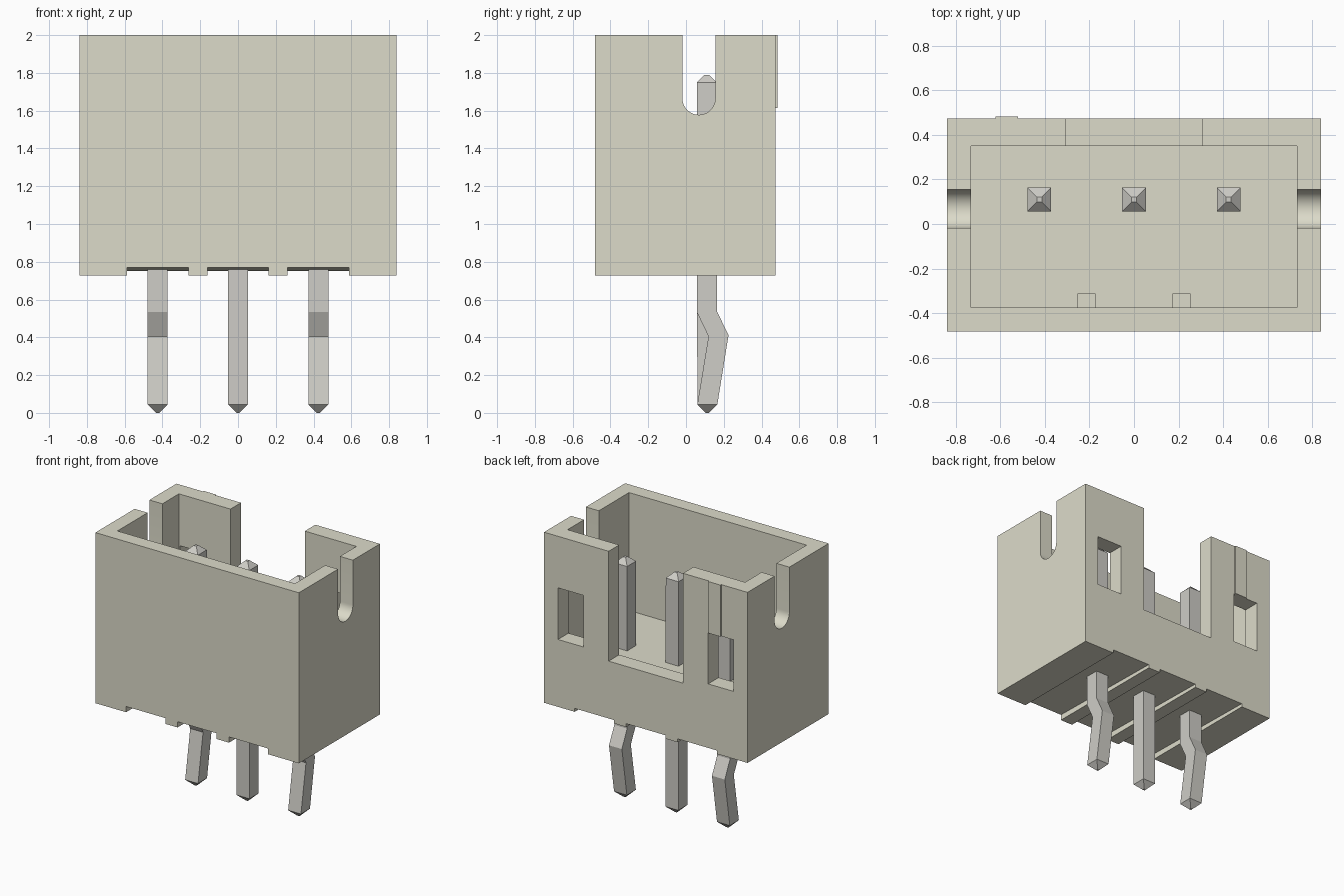
import bpy, bmesh, math

if "Cube" in bpy.data.objects:
    bpy.data.objects.remove(bpy.data.objects["Cube"])


def material(name, color):
    m = bpy.data.materials.new(name)
    m.diffuse_color = color
    m.use_nodes = True
    m.node_tree.nodes["Principled BSDF"].inputs["Base Color"].default_value = m.diffuse_color
    return m


plastic = material("cream_plastic", (0.72, 0.71, 0.59, 1))
metal = material("pin_metal", (0.62, 0.61, 0.57, 1))


def loft(name, rings, mat=None):
    """Closed solid through a list of equal-length point rings."""
    bm = bmesh.new()
    loops = [[bm.verts.new(p) for p in ring] for ring in rings]
    n = len(loops[0])
    for a, b in zip(loops, loops[1:]):
        for i in range(n):
            bm.faces.new((a[i], a[(i + 1) % n], b[(i + 1) % n], b[i]))
    bm.faces.new(loops[0])
    bm.faces.new(loops[-1])
    bmesh.ops.recalc_face_normals(bm, faces=bm.faces)
    me = bpy.data.meshes.new(name)
    bm.to_mesh(me)
    bm.free()
    ob = bpy.data.objects.new(name, me)
    bpy.context.collection.objects.link(ob)
    if mat:
        me.materials.append(mat)
    return ob


def prism(name, profile, x0, x1, mat=None):
    """Extrude a (y, z) profile along x."""
    return loft(name, [[(x, y, z) for y, z in profile] for x in (x0, x1)], mat)


def box(name, x0, x1, y0, y1, z0, z1, mat=None):
    return prism(name, [(y0, z0), (y1, z0), (y1, z1), (y0, z1)], x0, x1, mat)


def cut(target, cutter):
    mod = target.modifiers.new("cut", 'BOOLEAN')
    mod.operation = 'DIFFERENCE'
    mod.solver = 'EXACT'
    mod.object = cutter
    bpy.context.view_layer.objects.active = target
    bpy.ops.object.modifier_apply(modifier=mod.name)
    bpy.data.objects.remove(cutter)


# Open-topped housing with a wide opening in the back wall
FLOOR = 1.12
housing = box("housing", -0.84, 0.84, -0.482, 0.474, 0.727, 2.0, plastic)
cut(housing, box("cavity", -0.733, 0.733, -0.375, 0.35, FLOOR, 2.2))
cut(housing, box("back_opening", -0.307, 0.307, 0.25, 0.7, 1.18, 2.2))

# Latch windows in the back wall
for s in (-1, 1):
    x0, x1 = sorted((s * 0.515, s * 0.725))
    cut(housing, box("window", x0, x1, 0.25, 0.7, 1.23, 1.615))

# Round-bottomed slots through both end walls
cy, cz, r = 0.068, 1.665, 0.087
arc = [(cy + r * math.cos(a), cz + r * math.sin(a))
       for a in (math.pi + math.pi * i / 20 for i in range(21))]
cut(housing, prism("end_slots", [(cy - r, 2.2)] + arc + [(cy + r, 2.2)], -1, 1))

# Slightly sloping vent grooves across the underside
for x0, x1 in ((-0.587, -0.263), (-0.162, 0.162), (0.263, 0.587)):
    cut(housing, prism("groove", [(-0.6, 0.6), (0.6, 0.6), (0.6, 0.75), (-0.6, 0.772)], x0, x1))

bpy.ops.object.select_all(action='DESELECT')
housing.select_set(True)
bpy.context.view_layer.objects.active = housing
bpy.ops.object.shade_smooth_by_angle(angle=math.radians(30))

# Raised mark above one window, and two short ribs on the inner front wall
box("polarity_mark", -0.623, -0.522, 0.46, 0.484, 1.615, 2.0, plastic)
for s, side in ((-1, "left"), (1, "right")):
    x0, x1 = sorted((s * 0.172, s * 0.253))
    box("inner_rib_" + side, x0, x1, -0.39, -0.312, FLOOR - 0.02, 1.4, plastic)


# Square pins: sections of (centre y, z, half width); outer pins are kinked
def pin(name, x, path):
    loft(name, [[(x + sx * h, y + sy * h, z + sy * slope) for sx, sy in
                 ((-1, -1), (1, -1), (1, 1), (-1, 1))]
                for y, z, h, slope in path], metal)


tip = [(0.112, 0.0, 0.008, 0), (0.113, 0.045, 0.053, 0)]
kink = [(0.172, 0.408, 0.053, 0.003), (0.11, 0.537, 0.053, 0.003)]
top = [(0.11, 1.75, 0.053, 0), (0.11, 1.79, 0.011, 0)]
pin("left_pin", -0.425, tip + kink + top)
pin("middle_pin", 0.0, tip + top)
pin("right_pin", 0.425, tip + kink + top)
